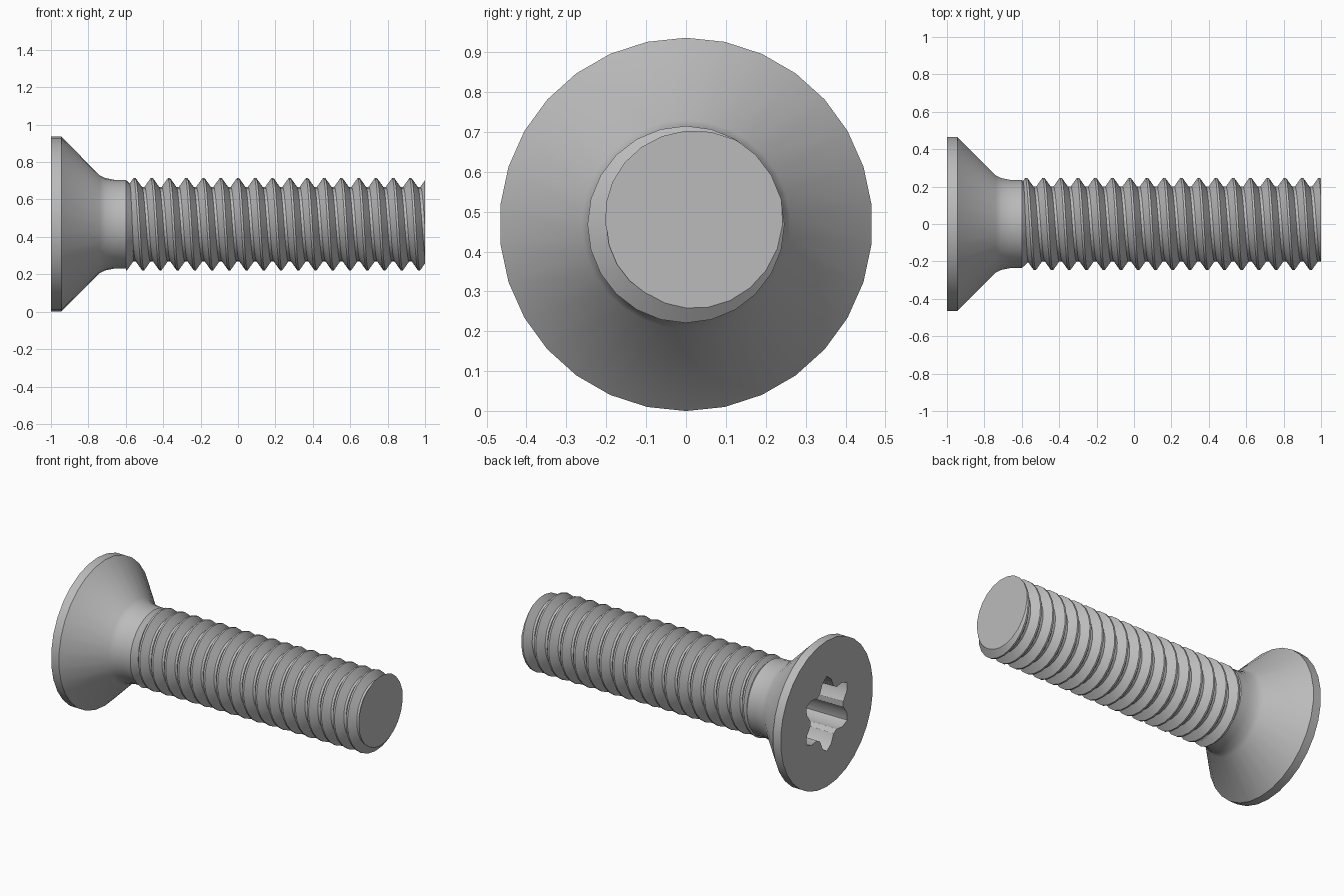
import bpy, bmesh, math

default = bpy.data.objects.get("Cube")
if default:
    bpy.data.objects.remove(default, do_unlink=True)

AXIS_Z = 0.468      # height of the screw axis
SIDES = 30
PITCH = 0.0922

steel = bpy.data.materials.new("grey steel")
steel.use_nodes = True
COLOUR = (0.5, 0.5, 0.5, 1)
steel.diffuse_color = COLOUR
steel.node_tree.nodes["Principled BSDF"].inputs["Base Color"].default_value = COLOUR


def point(x, r, a):
    return (x, r * math.cos(a), AXIS_Z + r * math.sin(a))


def finish(bm, name, angle):
    bmesh.ops.recalc_face_normals(bm, faces=bm.faces)
    mesh = bpy.data.meshes.new(name)
    bm.to_mesh(mesh)
    bm.free()
    mesh.materials.append(steel)
    obj = bpy.data.objects.new(name, mesh)
    bpy.context.collection.objects.link(obj)
    bpy.ops.object.select_all(action="DESELECT")
    obj.select_set(True)
    bpy.context.view_layer.objects.active = obj
    bpy.ops.object.shade_smooth_by_angle(angle=math.radians(angle))
    return obj


# Countersunk head with six-lobed socket and plain neck: (x, radius, lobe depth)
profile = [
    (-0.72, 0.19, 0.035), (-1.0, 0.2, 0.04),            # socket floor and mouth
    (-1.0, 0.468, 0), (-0.945, 0.468, 0),               # face and rim
    (-0.74, 0.262, 0), (-0.71, 0.247, 0),               # cone and fillet
    (-0.66, 0.237, 0), (-0.6, 0.237, 0), (-0.56, 0.2, 0),
]
bm = bmesh.new()
rings = []
for x, r, lobe in profile:
    ring = []
    for i in range(SIDES):
        a = math.tau * i / SIDES + math.pi / 2
        ring.append(bm.verts.new(point(x, r + lobe * math.cos(6 * (a - math.pi / 2)), a)))
    rings.append(ring)
for low, high in zip(rings, rings[1:]):
    for i in range(SIDES):
        j = (i + 1) % SIDES
        bm.faces.new((low[i], low[j], high[j], high[i]))
bm.faces.new(rings[0])
bm.faces.new(rings[-1])
finish(bm, "head_and_neck", 30)

# Right-handed thread: one tooth section swept along a helix, trimmed at both ends
tooth = [(-0.42, 0.2), (-0.06, 0.247), (0.06, 0.247), (0.42, 0.2)]   # (share of pitch, radius)
STEPS = 24
bm = bmesh.new()
sections = []
for k in range(-8 * STEPS, 13 * STEPS):
    a = math.tau * k / STEPS
    x = PITCH * (k / STEPS - 0.25)
    sections.append([bm.verts.new(point(x + PITCH * u, r, a)) for u, r in tooth])
for s, t in zip(sections, sections[1:]):
    for i in range(3):
        bm.faces.new((s[i], s[i + 1], t[i + 1], t[i]))
for s, t in zip(sections, sections[STEPS:]):          # root between neighbouring turns
    n = sections.index(s)
    if n + STEPS + 1 < len(sections):
        s2, t2 = sections[n + 1], sections[n + STEPS + 1]
        bm.faces.new((s[3], t[0], t2[0], s2[3]))
for x, outward in ((-0.6, -1), (1.0, 1)):
    geom = bm.verts[:] + bm.edges[:] + bm.faces[:]
    cut = bmesh.ops.bisect_plane(bm, geom=geom, plane_co=(x, 0, 0),
                                 plane_no=(outward, 0, 0), clear_outer=True)
    rim = [e for e in cut["geom_cut"] if isinstance(e, bmesh.types.BMEdge)]
    bmesh.ops.contextual_create(bm, geom=rim)
finish(bm, "threaded_shank", 30)
